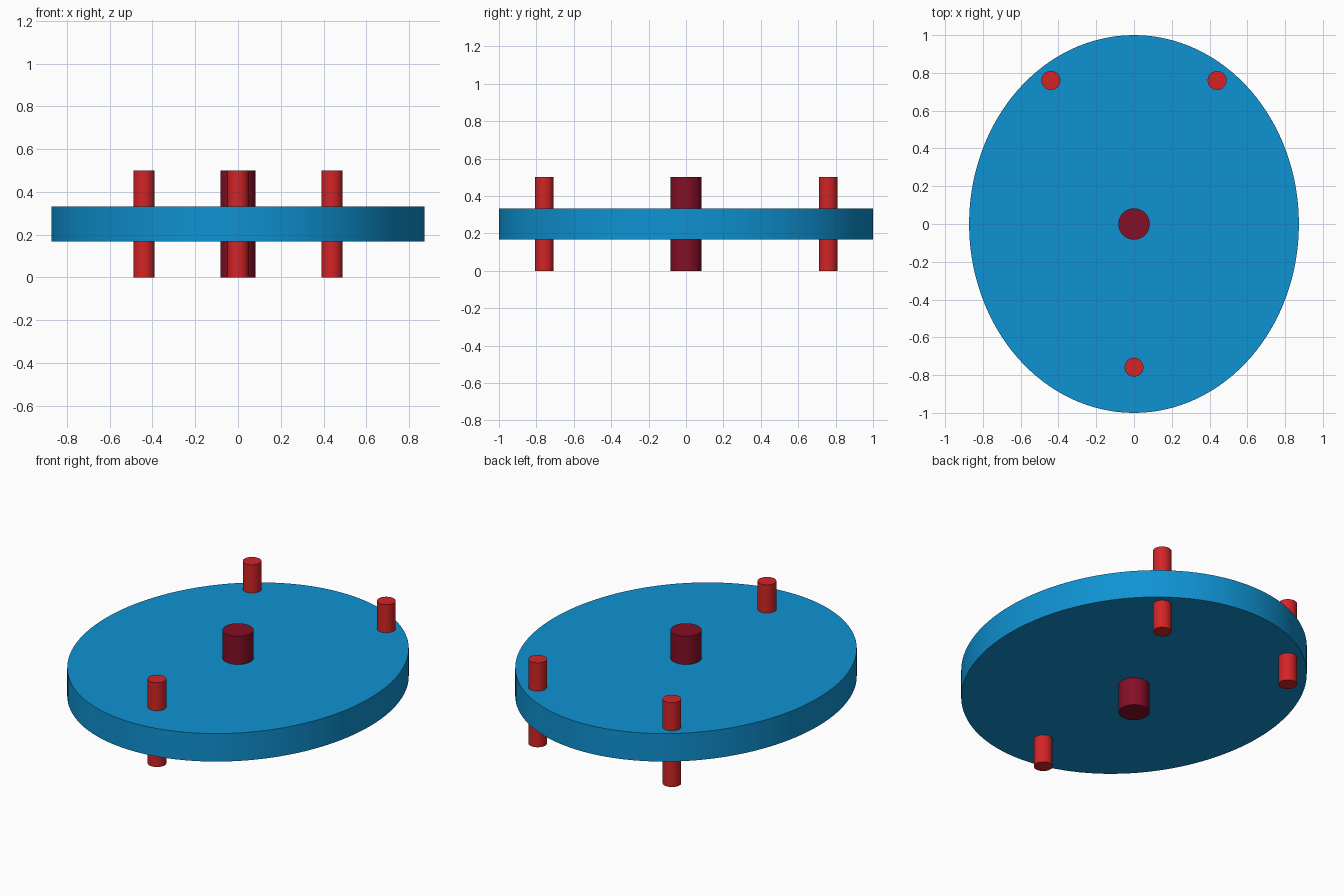
import bpy
import math

if "Cube" in bpy.data.objects:
    bpy.data.objects.remove(bpy.data.objects["Cube"])


def material(name, rgb):
    """Flat colour from sRGB 0-255 values."""
    mat = bpy.data.materials.new(name)
    lin = [((c / 255 + 0.055) / 1.055) ** 2.4 if c > 10 else c / 255 / 12.92 for c in rgb]
    mat.diffuse_color = (*lin, 1.0)
    mat.use_nodes = True
    mat.node_tree.nodes["Principled BSDF"].inputs["Base Color"].default_value = mat.diffuse_color
    return mat


def cylinder(name, x, y, z0, z1, rx, ry, sides, mat):
    """Upright, smooth-sided (elliptic) cylinder from z0 to z1."""
    bpy.ops.mesh.primitive_cylinder_add(vertices=sides, radius=1, depth=1,
                                        location=(x, y, (z0 + z1) / 2))
    obj = bpy.context.object
    obj.name = name
    obj.scale = (rx, ry, z1 - z0)
    bpy.ops.object.transform_apply(location=False, rotation=False, scale=True)
    bpy.ops.object.shade_smooth_by_angle(angle=math.radians(30))
    obj.data.materials.append(mat)
    return obj


blue = material("blue", (15, 146, 210))
red = material("red", (210, 36, 38))
maroon = material("maroon", (132, 15, 38))

# Oval plate
cylinder("oval_plate", 0, 0, 0.167, 0.333, 0.873, 1.0, 128, blue)

# Central hub through the plate
cylinder("center_hub", 0, 0, 0, 0.5, 0.083, 0.083, 64, maroon)

# Three pins near the rim
for name, x, y in (("front_pin", 0, -0.758),
                   ("back_left_pin", -0.44, 0.76),
                   ("back_right_pin", 0.44, 0.76)):
    cylinder(name, x, y, 0, 0.5, 0.05, 0.05, 48, red)
